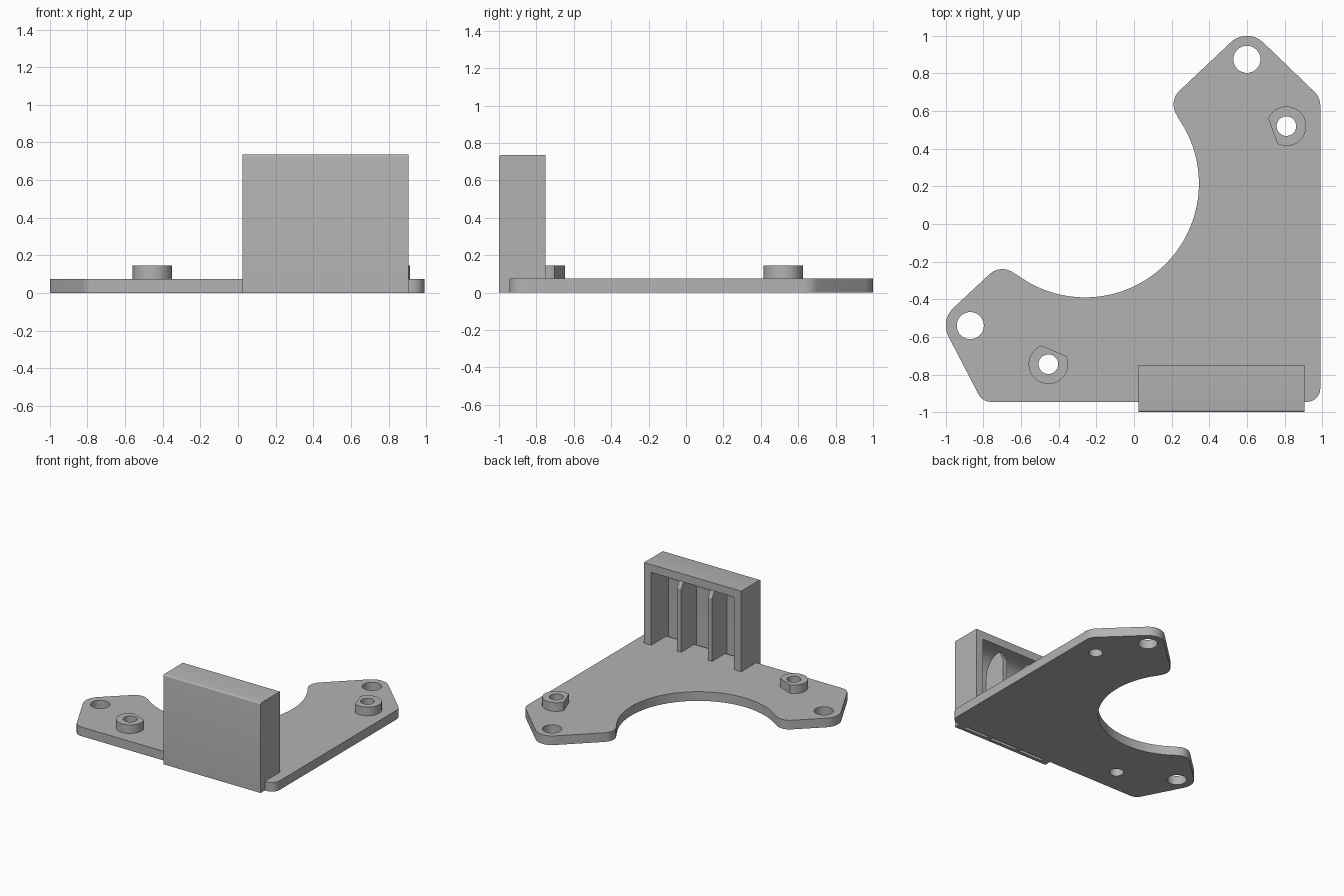
import bpy, bmesh
from math import radians, cos, sin

cube = bpy.data.objects.get("Cube")
if cube:
    bpy.data.objects.remove(cube, do_unlink=True)

grey = bpy.data.materials.new("plain grey")
grey.use_nodes = True
colour = (0.45, 0.45, 0.45, 1)
grey.diffuse_color = colour
grey.node_tree.nodes["Principled BSDF"].inputs["Base Color"].default_value = colour


def arc(cx, cy, r, start, end, steps=10):
    """Points along an arc, angles in degrees."""
    angles = [radians(start + (end - start) * i / steps) for i in range(steps + 1)]
    return [(cx + r * cos(a), cy + r * sin(a)) for a in angles]


def circle(cx, cy, r):
    return arc(cx, cy, r, 0, 360, 48)[:-1]


def prism(name, points, low, high, along="z"):
    """Extrude a profile along z (points are x, y) or along x (points are y, z)."""
    place = (lambda p: (p[0], p[1], low)) if along == "z" else (lambda p: (low, p[0], p[1]))
    bm = bmesh.new()
    face = bm.faces.new([bm.verts.new(place(p)) for p in points])
    new = bmesh.ops.extrude_face_region(bm, geom=[face])["geom"]
    d = high - low
    bmesh.ops.translate(bm, vec=(0, 0, d) if along == "z" else (d, 0, 0),
                        verts=[v for v in new if isinstance(v, bmesh.types.BMVert)])
    bmesh.ops.recalc_face_normals(bm, faces=bm.faces)
    mesh = bpy.data.meshes.new(name)
    bm.to_mesh(mesh)
    bm.free()
    mesh.materials.append(grey)
    obj = bpy.data.objects.new(name, mesh)
    bpy.context.collection.objects.link(obj)
    return obj


def select(obj):
    bpy.ops.object.select_all(action="DESELECT")
    obj.select_set(True)
    bpy.context.view_layer.objects.active = obj


def cut(obj, cutter):
    """Subtract the cutter and remove it."""
    select(obj)
    mod = obj.modifiers.new("cut", "BOOLEAN")
    mod.operation, mod.solver, mod.object = "DIFFERENCE", "EXACT", cutter
    bpy.ops.object.modifier_apply(modifier=mod.name)
    bpy.data.objects.remove(cutter, do_unlink=True)


def smooth(obj):
    select(obj)
    bpy.ops.object.shade_smooth_by_angle(angle=radians(25))


# Base plate: rounded corners joined by straight edges, with a large round bite
THICK = 0.075
outline = (arc(0.92, -0.875, 0.07, -90, 0) + arc(0.89, 0.63, 0.1, 0, 45)
           + arc(0.6, 0.875, 0.125, 45, 135) + arc(0.31, 0.635, 0.1, 135, 215)
           + arc(-0.26, 0.215, 0.605, 35, -127, 60)
           + arc(-0.7, -0.34, 0.1, 53, 135) + arc(-0.87, -0.54, 0.13, 135, 208)
           + arc(-0.76, -0.87, 0.075, 208, 270))
plate = prism("base_plate", outline, 0, THICK)

# Mounting holes in the two ends
for x, y in ((0.6, 0.875), (-0.87, -0.54)):
    cut(plate, prism("hole", circle(x, y, 0.072), -0.1, 0.3))

# Bosses with one flat side, each bored through the plate
for name, x, y, flat in (("right_boss", -0.455, -0.745, 67), ("left_boss", 0.81, 0.52, 200)):
    boss = prism(name, arc(x, y, 0.105, flat + 43, flat + 317, 40), THICK - 0.005, 0.145)
    for part in (plate, boss):
        cut(part, prism("bore", circle(x, y, 0.052), -0.1, 0.3))
    smooth(boss)
smooth(plate)

# Upright holder: a box with a softened top front edge
holder = prism("upright_holder", [(-1, 0), (-0.75, 0), (-0.75, 0.735)]
               + arc(-0.988, 0.723, 0.012, 90, 180, 4), 0.025, 0.905, "x")

# Three bays open to the back and bottom, curving back into the ceiling
scoop = [(-0.972, -0.1), (-0.7, -0.1), (-0.7, 0.67)] + arc(-0.822, 0.52, 0.15, 90, 180)
for low, high in ((0.09, 0.307), (0.343, 0.587), (0.623, 0.84)):
    cut(holder, prism("bay", scoop, low, high, "x"))

# Ribs sit slightly behind the rim and slope away at the top
recess = [(-0.775, -0.1), (-0.7, -0.1), (-0.7, 0.67), (-0.82, 0.67), (-0.775, 0.59)]
cut(holder, prism("recess", recess, 0.09, 0.84, "x"))
smooth(holder)
